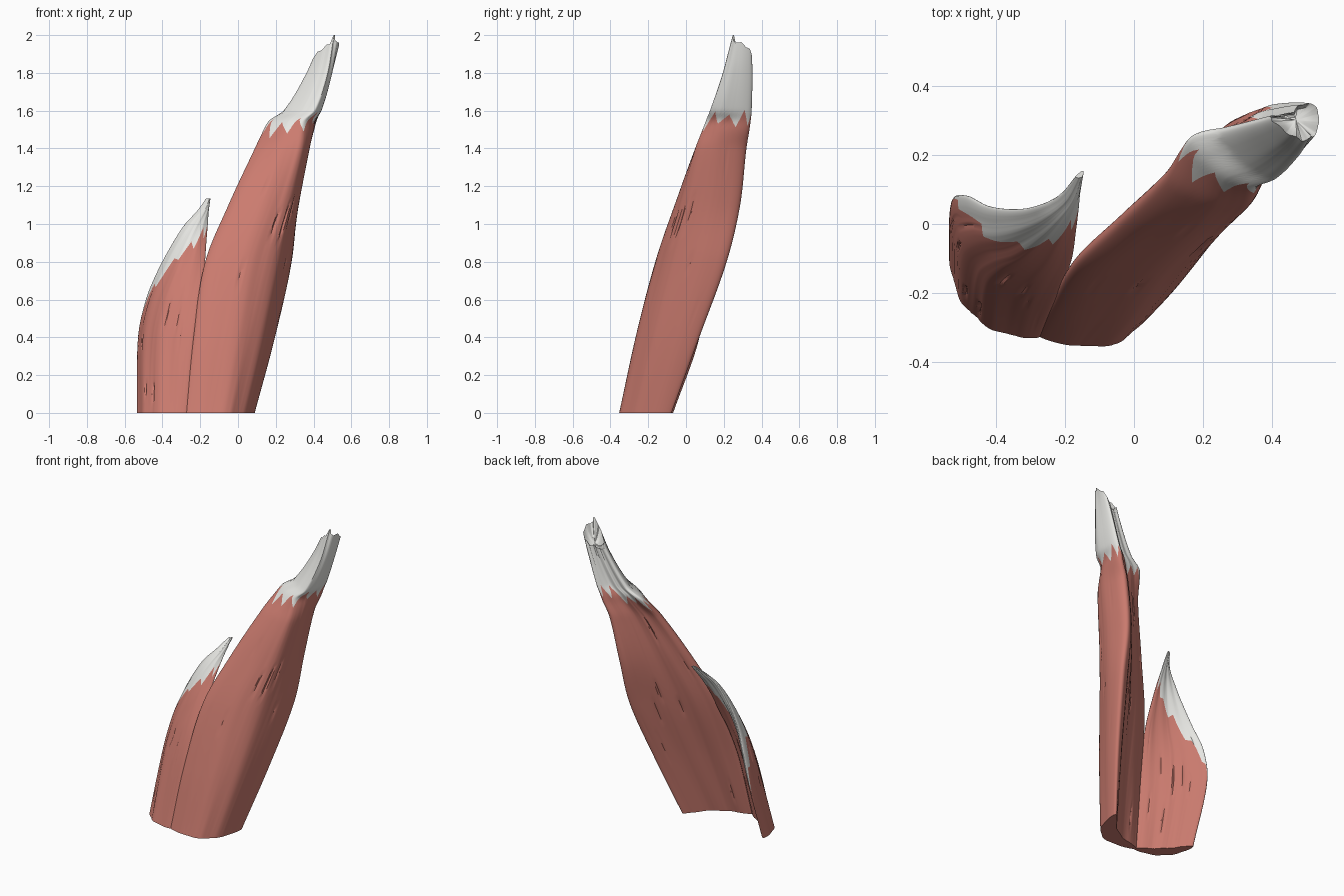
import bpy, bmesh, math, random
from mathutils import Vector

if "Cube" in bpy.data.objects:
    bpy.data.objects.remove(bpy.data.objects["Cube"])

N = 144  # columns around each ring

red = bpy.data.materials.new("muscle_red")
red.diffuse_color = (0.60, 0.20, 0.16, 1)
red.use_nodes = True
red.node_tree.nodes["Principled BSDF"].inputs["Base Color"].default_value = red.diffuse_color
ivory = bpy.data.materials.new("tendon_ivory")
ivory.diffuse_color = (0.80, 0.80, 0.77, 1)
ivory.use_nodes = True
ivory.node_tree.nodes["Principled BSDF"].inputs["Base Color"].default_value = ivory.diffuse_color

# Sections: z, left end x y, right end x y, bow of the centre line, thickness
BELLY = [
    (0.00, -.28, -.32, .085, -.08, .095, .11),
    (0.40, -.235, -.235, .190, .065, .095, .15),
    (0.80, -.17, -.125, .275, .208, .098, .185),
    (1.10, -.045, -.015, .300, .278, .096, .20),
    (1.40, .095, .12, .355, .308, .090, .195),
    (1.50, .14, .20, .395, .322, .092, .18),
    (1.55, .17, .235, .410, .328, .092, .175),
    (1.60, .245, .250, .430, .333, .088, .17),
    (1.80, .365, .285, .490, .340, .060, .125),
    (2.00, .445, .315, .550, .335, .035, .08),
]
LOBE = [
    (0.00, -.53, -.07, -.27, -.325, .052, .085),
    (0.40, -.525, .07, -.235, -.235, .055, .08),
    (0.60, -.485, .08, -.205, -.17, .055, .07),
    (0.75, -.425, .05, -.18, -.10, .045, .06),
    (0.90, -.345, .04, -.168, -.02, .030, .05),
    (1.00, -.280, .05, -.160, .045, .020, .04),
    (1.07, -.215, .08, -.155, .10, .010, .03),
    (1.14, -.165, .14, -.146, .157, .003, .012),
]


def section(secs, z):
    """Smooth interpolation of the section values at height z."""
    z = min(max(z, secs[0][0]), secs[-1][0])
    i = max(k for k in range(len(secs) - 1) if secs[k][0] <= z)
    a, b = secs[i], secs[i + 1]
    p, q = secs[max(i - 1, 0)], secs[min(i + 2, len(secs) - 1)]
    d = b[0] - a[0]
    t = (z - a[0]) / d
    out = []
    for k in range(1, 7):
        ma = (b[k] - p[k]) / (b[0] - p[0]) * d
        mb = (q[k] - a[k]) / (q[0] - a[0]) * d
        out.append((2*t**3 - 3*t*t + 1) * a[k] + (t**3 - 2*t*t + t) * ma
                   + (3*t*t - 2*t**3) * b[k] + (t**3 - t*t) * mb)
    return out


def grain(seed, height):
    """Per-column fibre grooves, plus thin slits over part of the length."""
    r = random.Random(seed)
    cols = [(r.uniform(-.0015, .0015), r.uniform(0, 6.28)) for _ in range(N)]
    slits = {c + r.randrange(4): (r.uniform(.1, .9) * height, r.uniform(.05, .13))
             for c in range(6, N - 6, 6)}

    def f(c, z):
        a, ph = cols[c]
        g = a * (.6 + .4 * math.sin(z * 5 + ph)) + .004 * math.sin(c * .4 + z * 3 + seed)
        if c in slits:
            z0, ln = slits[c]
            g -= .009 * max(0, 1 - abs(z - z0) / ln) ** .5
        return g
    return f


def point(secs, c, z, fibre):
    lx, ly, rx, ry, bow, th = section(secs, z)
    s = along(c)
    side = 1 if c <= N / 2 else -1
    L, R = Vector((lx, ly)), Vector((rx, ry))
    d = (R - L).normalized()
    n = Vector((d.y, -d.x))
    bulge = max(0, math.sin(math.pi * s))
    off = bow * bulge + side * (th / 2 * math.sqrt(bulge)
                                + fibre(c, z) * min(1, th / .08) * bulge)
    p = L.lerp(R, s) + n * off
    return (p.x, p.y, z)


def loft(name, secs, lo, hi, rows, fibre, mat, floor=False, hollow=0.0, top=False):
    """Skin from height lo(column) to hi(column), optionally closed."""
    bm = bmesh.new()
    rings = []
    for r in range(rows + 1):
        u = r / rows
        rings.append([bm.verts.new(point(secs, c, lo(c) * (1 - u) + hi(c) * u, fibre))
                      for c in range(N)])
    if top:
        # sunken torn end, two steps down to a centre point
        rim = rings[-1]
        mid = sum((v.co for v in rim), Vector()) / N
        for k, drop in ((.75, .6), (.4, .95)):
            ring = []
            for v in rim:
                p = mid.lerp(v.co, k)
                p.z -= hollow * drop
                ring.append(bm.verts.new(p))
            rings.append(ring)
        m = bm.verts.new(mid - Vector((0, 0, hollow)))
        for c in range(N):
            bm.faces.new((rings[-1][c], rings[-1][(c + 1) % N], m))
    for a, b in zip(rings, rings[1:]):
        for c in range(N):
            e = (c + 1) % N
            bm.faces.new((a[c], a[e], b[e], b[c]))
    if floor:
        bm.faces.new(rings[0][::-1])
    me = bpy.data.meshes.new(name)
    bm.to_mesh(me)
    bm.free()
    ob = bpy.data.objects.new(name, me)
    bpy.context.collection.objects.link(ob)
    me.materials.append(mat)
    bpy.ops.object.select_all(action='DESELECT')
    ob.select_set(True)
    bpy.context.view_layer.objects.active = ob
    bpy.ops.object.shade_smooth_by_angle(angle=math.radians(40))


def zigzag(seed, step, amp):
    """Jagged edge: alternating random teeth, linear in between."""
    r = random.Random(seed)
    k = N // step
    teeth = [(1 if i % 2 else -1) * r.uniform(.3, 1) * amp for i in range(k)]

    def f(c):
        i, t = divmod(c / step, 1)
        return teeth[int(i) % k] * (1 - t) + teeth[(int(i) + 1) % k] * t
    return f


def along(c):
    return (1 - math.cos(2 * math.pi * c / N)) / 2


def zero(c):
    return 0.0


# Main belly and its tendon
jag, torn = zigzag(1, 6, .06), zigzag(7, 8, .012)


def belly_edge(c):
    return 1.50 + .07 * along(c) + jag(c)


def belly_top(c):
    outer = math.sin(2 * math.pi * c / N)   # + on the outer face, - on the inner
    spike = .06 * max(0, 1 - abs(c / N - .24) / .04)
    return min(2.0, 1.885 + .035 * along(c) + .06 * outer + torn(c) + spike)


g = grain(2, 1.5)
loft("main_belly", BELLY, zero, belly_edge, 70, g, red, floor=True)
loft("main_tendon", BELLY, belly_edge, belly_top, 24, g, ivory, top=True, hollow=.05)

# Side lobe and its tendon strip
jag2 = zigzag(5, 6, .05)


def lobe_edge(c):
    return .38 + .61 * along(c) ** .45 + jag2(c)


def lobe_top(c):
    return 1.135


g2 = grain(9, .8)
loft("side_lobe", LOBE, zero, lobe_edge, 50, g2, red, floor=True)
loft("side_tendon", LOBE, lobe_edge, lobe_top, 24, g2, ivory, top=True)
